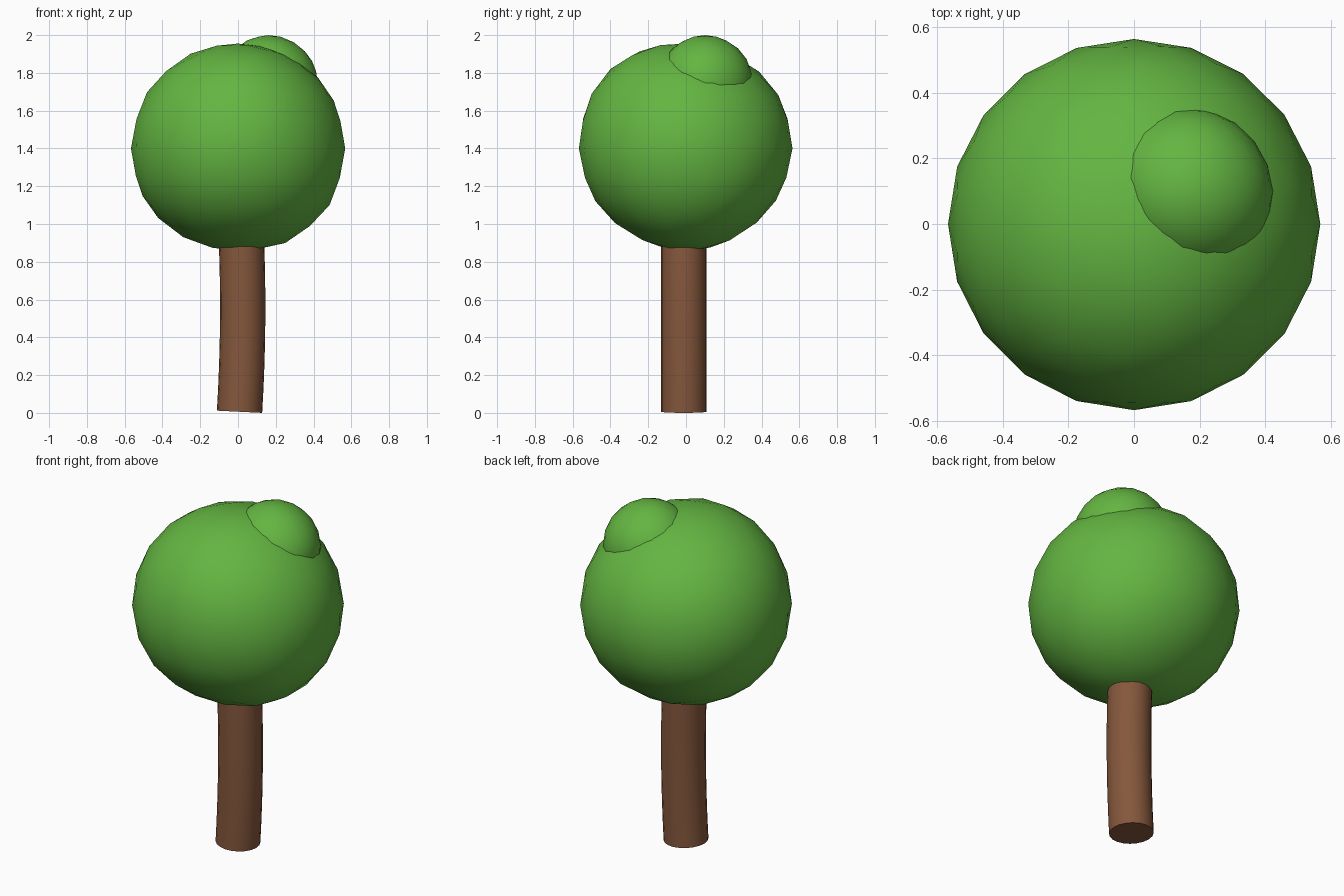
import bpy, bmesh, math
from mathutils import Vector, Matrix

if "Cube" in bpy.data.objects:
    bpy.data.objects.remove(bpy.data.objects["Cube"])


def material(name, color):
    m = bpy.data.materials.new(name)
    m.diffuse_color = (*color, 1)
    m.use_nodes = True
    m.node_tree.nodes["Principled BSDF"].inputs["Base Color"].default_value = m.diffuse_color
    return m


GREEN = material("leaf green", (0.127, 0.465, 0.054))
BROWN = material("bark brown", (0.235, 0.096, 0.045))


def finish(bm, name, mat):
    bmesh.ops.recalc_face_normals(bm, faces=bm.faces[:])
    mesh = bpy.data.meshes.new(name)
    bm.to_mesh(mesh)
    bm.free()
    mesh.materials.append(mat)
    ob = bpy.data.objects.new(name, mesh)
    bpy.context.collection.objects.link(ob)
    bpy.ops.object.select_all(action='DESELECT')
    ob.select_set(True)
    bpy.context.view_layer.objects.active = ob
    bpy.ops.object.shade_smooth_by_angle(angle=math.radians(50))
    return ob


def foliage(name, center, radius, bumps):
    """Round leaf mass; each bump is (direction, height) pushed softly in or out."""
    bm = bmesh.new()
    bmesh.ops.create_icosphere(bm, subdivisions=3, radius=1)
    for v in bm.verts:
        d = v.co.normalized()
        r = radius
        for direction, height in bumps:
            r += height * math.exp(5 * (d.dot(Vector(direction).normalized()) - 1))
        v.co = Vector(center) + d * r
    return finish(bm, name, GREEN)


# Main leaf ball, slightly lumpy
foliage("crown", (0, 0, 1.4), 0.567, [
    ((0, -0.5, 0.8), 0.022),
    ((0, -0.45, -0.85), -0.025),
    ((0, 0.6, -0.8), -0.024),
    ((0.5, 0, -0.85), 0.012),
    ((0, 0, 1), -0.022),
    ((0, 0, -1), -0.008),
])

# Small leaf ball poking out of the top
foliage("crown_tuft", (0.16, 0.10, 1.745), 0.255, [
    ((1, -0.4, 0), 0.012),
    ((-0.8, -0.8, 0.4), -0.012),
])

# Gently bent trunk: rings swept along an arc, each tilted to follow it
bm = bmesh.new()
SIDES, RINGS = 20, 9
rings = []
for i in range(RINGS):
    z = 0.006 + 1.0 * i / (RINGS - 1)
    x = 0.025 - 0.055 * (z - 0.56) ** 2
    tilt = Matrix.Rotation(math.atan(-0.11 * (z - 0.56)) * 0.8, 3, 'Y')
    ring = []
    for k in range(SIDES):
        a = 2 * math.pi * k / SIDES
        offset = tilt @ Vector((0.12 * math.cos(a), 0.12 * math.sin(a), 0))
        ring.append(bm.verts.new(Vector((x, -0.012, z)) + offset))
    rings.append(ring)
for low, high in zip(rings, rings[1:]):
    for k in range(SIDES):
        n = (k + 1) % SIDES
        bm.faces.new((low[k], low[n], high[n], high[k]))
bm.faces.new(rings[0][::-1])
bm.faces.new(rings[-1])
finish(bm, "trunk", BROWN)
